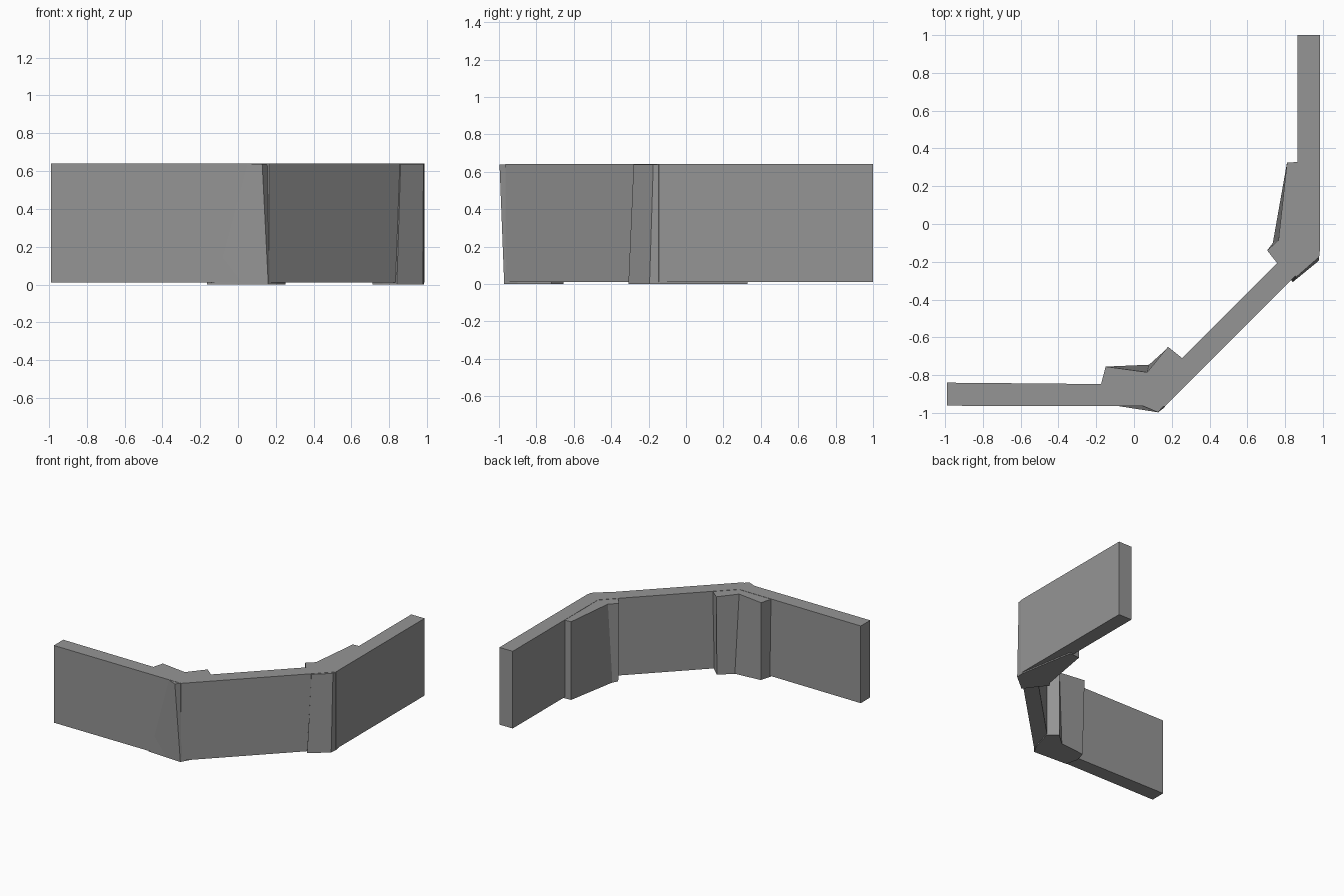
import bpy
import bmesh

cube = bpy.data.objects.get("Cube")
if cube:
    bpy.data.objects.remove(cube, do_unlink=True)

grey = bpy.data.materials.new("stone_grey")
grey.use_nodes = True
colour = (0.30, 0.30, 0.30, 1)
grey.diffuse_color = colour
grey.node_tree.nodes["Principled BSDF"].inputs["Base Color"].default_value = colour


def loft(name, bottom, top, z0, z1):
    """Solid between two plan outlines with the same number of points."""
    bm = bmesh.new()
    low = [bm.verts.new((x, y, z0)) for x, y in bottom]
    high = [bm.verts.new((x, y, z1)) for x, y in top]
    bm.faces.new(low[::-1])
    bm.faces.new(high)
    n = len(low)
    for i in range(n):
        j = (i + 1) % n
        bm.faces.new((low[i], low[j], high[j], high[i]))
    bmesh.ops.recalc_face_normals(bm, faces=bm.faces)
    mesh = bpy.data.meshes.new(name)
    bm.to_mesh(mesh)
    bm.free()
    mesh.materials.append(grey)
    obj = bpy.data.objects.new(name, mesh)
    bpy.context.collection.objects.link(obj)
    return obj


# Bent wall: three panels mitred at the corners
wall = [(-.99, -.962), (.163, -.965), (.985, -.145), (.985, 1),
        (.865, 1), (.865, -.1), (.115, -.85), (-.99, -.84)]
loft("bent_wall", wall, wall, .01, .64)

# Front corner block, leaning slightly between bottom and top
loft("front_corner_block",
     [(-.14, -.955), (.16, -.972), (.2, -.9), (.25, -.72),
      (.18, -.655), (.08, -.745), (-.14, -.765), (-.165, -.85)],
     [(.04, -.96), (.128, -.997), (.2, -.91), (.255, -.71),
      (.18, -.65), (.07, -.785), (-.15, -.755), (-.175, -.85)],
     0, .638)

# Side corner block, with a chamfer on the outer side
loft("side_corner_block",
     [(.84, -.308), (.978, -.195), (.984, -.14), (.9, .33),
      (.81, .325), (.735, -.1), (.71, -.14), (.765, -.205)],
     [(.86, -.28), (.98, -.175), (.984, -.14), (.9, .33),
      (.81, .325), (.765, -.085), (.705, -.14), (.76, -.21)],
     0, .638)
